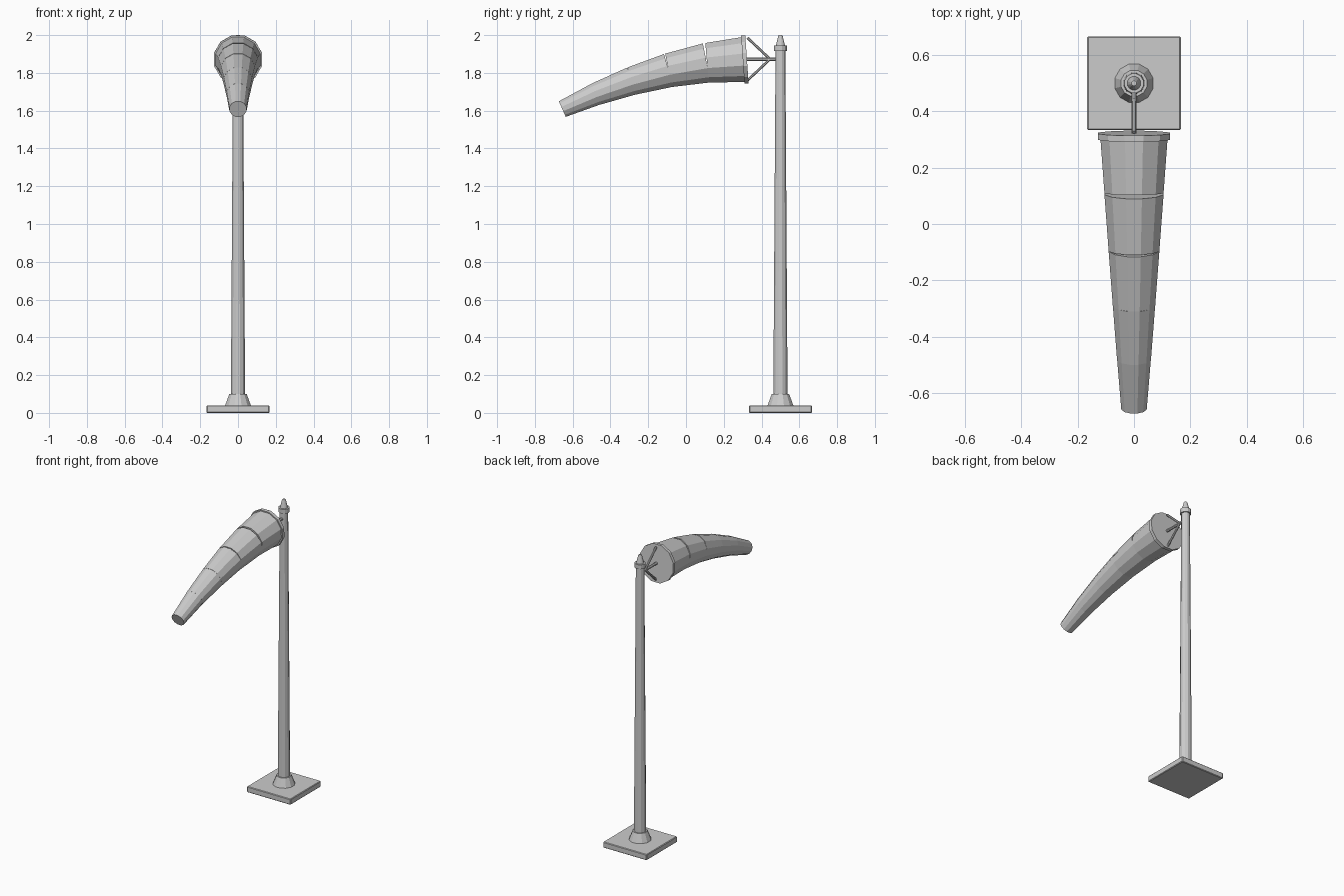
import bpy, bmesh
from math import sin, cos, pi, radians, atan2, degrees
from mathutils import Vector

cube = bpy.data.objects.get("Cube")
if cube:
    bpy.data.objects.remove(cube)

grey = bpy.data.materials.new("light_grey")
grey.use_nodes = True
colour = (0.6, 0.6, 0.6, 1)
grey.diffuse_color = colour
grey.node_tree.nodes["Principled BSDF"].inputs["Base Color"].default_value = colour


def finish(name, bm):
    bmesh.ops.recalc_face_normals(bm, faces=bm.faces)
    mesh = bpy.data.meshes.new(name)
    bm.to_mesh(mesh)
    bm.free()
    mesh.materials.append(grey)
    ob = bpy.data.objects.new(name, mesh)
    bpy.context.collection.objects.link(ob)
    return ob


def axis_dir(angle):
    """Forward direction, dipping below the horizon by angle (degrees)."""
    a = radians(angle)
    return Vector((0, -cos(a), -sin(a)))


def up_dir(angle):
    a = radians(angle)
    return Vector((0, -sin(a), cos(a)))


def loft(name, start, angle, profile, sides=12):
    """Capped faceted tube; profile lists (distance, flat radius)."""
    bm = bmesh.new()
    rings = []
    for dist, flat in profile:
        r = flat / cos(pi / sides)
        ring = []
        for i in range(sides):
            t = 2 * pi * (i + 0.5) / sides
            offset = Vector((r * sin(t), 0, 0)) + up_dir(angle) * r * cos(t)
            ring.append(bm.verts.new(Vector(start) + axis_dir(angle) * dist + offset))
        rings.append(ring)
    for a, b in zip(rings, rings[1:]):
        for i in range(sides):
            j = (i + 1) % sides
            bm.faces.new((a[i], a[j], b[j], b[i]))
    bm.faces.new(rings[0])
    bm.faces.new(rings[-1])
    return finish(name, bm)


def rod(name, start, end, radius):
    d = Vector(end) - Vector(start)
    loft(name, start, degrees(atan2(-d.z, -d.y)), [(0, radius), (d.length, radius)], 8)


POLE_Y = 0.5

# Base plate with a small bevel
bm = bmesh.new()
bmesh.ops.create_cube(bm, size=1)
for v in bm.verts:
    v.co = Vector((v.co.x * 0.333, v.co.y * 0.333 + POLE_Y, (v.co.z + 0.5) * 0.04))
bmesh.ops.bevel(bm, geom=bm.edges[:], offset=0.004, segments=1, affect='EDGES')
finish("base_plate", bm)

# Upright parts, lofted upwards
upright = {
    "pole_foot": (0.035, [(0, 0.07), (0.065, 0.046)]),
    "pole": (0.04, [(0, 0.038), (1.88, 0.026)]),
    "pole_collar": (1.915, [(0, 0.034), (0.03, 0.034)]),
    "pole_cap": (1.94, [(0, 0.025), (0.055, 0.012), (0.06, 0.009)]),
}
for name, (z, profile) in upright.items():
    loft(name, (0, POLE_Y, z), -90, profile)

# Sock segments hinge at their lower edge, leaving wedge gaps on top
radii = [0.12, 0.105, 0.09, 0.075, 0.06, 0.045]
angles = [5, 11, 16, 20, 24]
length, overlap = 0.197, 0.009
low = Vector((0, 0.327, 1.752))
mouth = low + up_dir(angles[0]) * radii[0]
for i, angle in enumerate(angles):
    r0, r1 = radii[i], radii[i + 1]
    centre = low + up_dir(angle) * r0
    extra = overlap if i < len(angles) - 1 else 0
    loft(f"sock_segment_{i + 1}", centre, angle, [(0, r0), (length + extra, r1)])
    low = centre + axis_dir(angle) * length - up_dir(angle) * r1

# Mouth rim
loft("mouth_rim", mouth, 4, [(-0.006, 0.127), (0.016, 0.127)])

# Support arm and braces
rod("support_arm", (0, POLE_Y, 1.873), (0, 0.32, 1.873), 0.009)
for name, side in (("upper_brace", 1), ("lower_brace", -1)):
    rod(name, (0, 0.445, 1.873), (0, 0.325, 1.873 + side * 0.113), 0.007)
